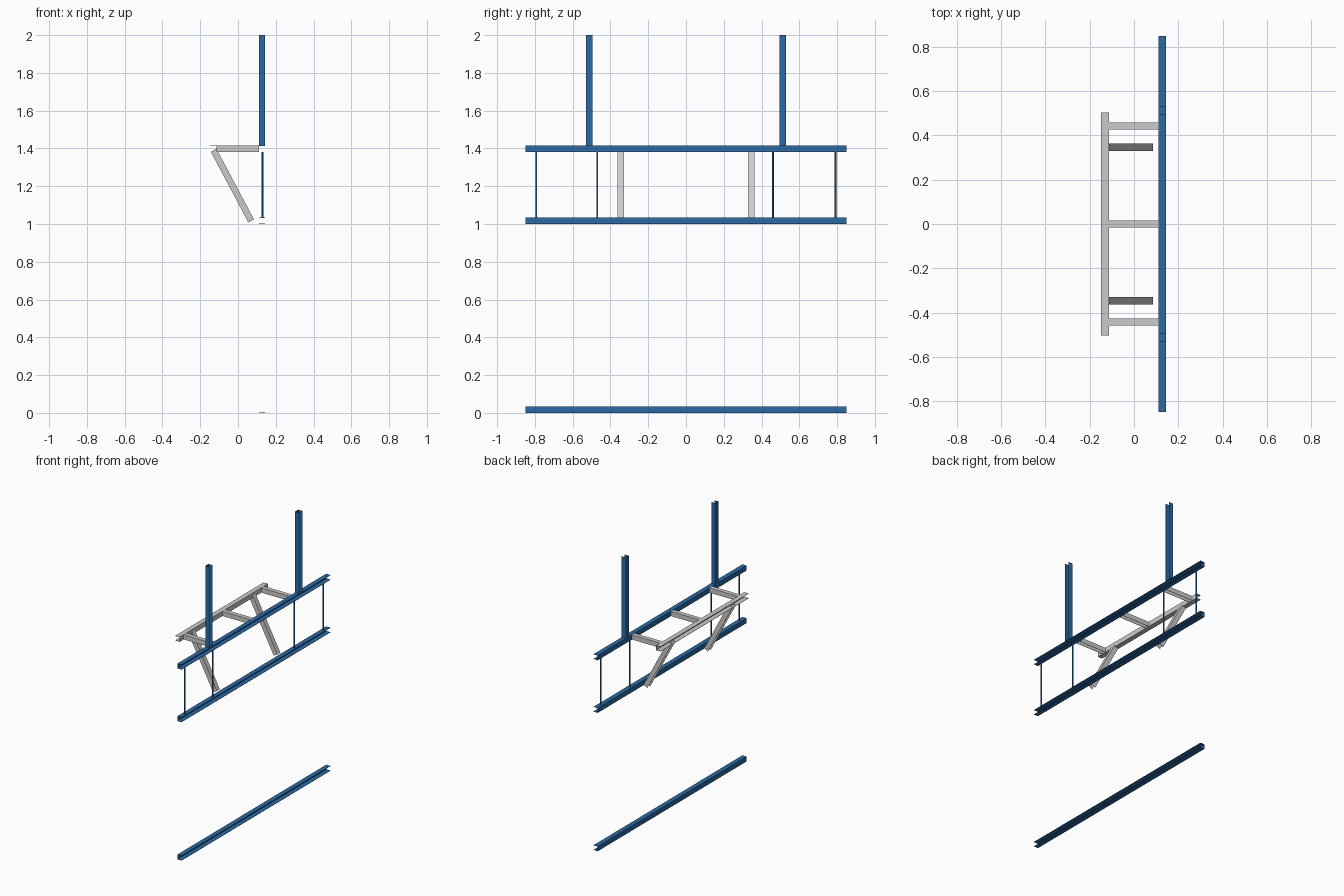
import bpy, bmesh
from mathutils import Vector

if "Cube" in bpy.data.objects:
    bpy.data.objects.remove(bpy.data.objects["Cube"])

WALL = 0.002
blue = bpy.data.materials.new("blue_paint")
blue.diffuse_color = (0.025, 0.145, 0.37, 1)
blue.use_nodes = True
blue.node_tree.nodes["Principled BSDF"].inputs["Base Color"].default_value = blue.diffuse_color


def finish(bm, name, mat):
    bmesh.ops.recalc_face_normals(bm, faces=bm.faces)
    mesh = bpy.data.meshes.new(name)
    bm.to_mesh(mesh)
    bm.free()
    obj = bpy.data.objects.new(name, mesh)
    bpy.context.collection.objects.link(obj)
    if mat:
        mesh.materials.append(mat)
    return obj


def channel(name, start, end, opening, width=0.035, depth=0.034, mat=None):
    """Thin U channel from start to end, its open side facing 'opening'."""
    a, b = Vector(start), Vector(end)
    axis = (b - a).normalized()
    out = Vector(opening).normalized()
    side = axis.cross(out)
    w, d, t = width / 2, depth / 2, WALL
    profile = [(-w, -d), (w, -d), (w, d), (w - t, d),
               (w - t, t - d), (t - w, t - d), (t - w, d), (-w, d)]
    bm = bmesh.new()
    rings = [[bm.verts.new(p + side * u + out * v) for u, v in profile] for p in (a, b)]
    n = len(profile)
    for i in range(n):
        j = (i + 1) % n
        bm.faces.new((rings[0][i], rings[0][j], rings[1][j], rings[1][i]))
    bm.faces.new(rings[0])
    bm.faces.new(rings[1])
    return finish(bm, name, mat)


# Long blue rails, open to the outside
RX = 0.127
for name, z in (("floor_rail", 0.0175), ("lower_rail", 1.0175), ("upper_rail", 1.3975)):
    channel(name, (RX, -0.85, z), (RX, 0.85, z), (1, 0, 0), mat=blue)

# Upright posts above the upper rail
for label, y in (("front", -0.513), ("back", 0.513)):
    channel(label + "_post", (RX, y, 1.415), (RX, y, 2.0), (1, 0, 0), mat=blue)

# Thin rods between the lower and upper rails
for i, y in enumerate((-0.793, -0.47, 0.46, 0.791)):
    bm = bmesh.new()
    bmesh.ops.create_cone(bm, cap_ends=True, segments=12, radius1=0.005,
                          radius2=0.005, depth=0.345)
    rod = finish(bm, f"rod_{i + 1}", blue)
    rod.location = (0.129, y, 1.2075)
    for poly in rod.data.polygons:
        poly.use_smooth = len(poly.vertices) == 4

# Grey bracket: outer beam, cross arms and sloping braces
channel("bracket_beam", (-0.131, -0.504, 1.3975), (-0.131, 0.504, 1.3975), (-1, 0, 0), depth=0.036)
for label, y in (("front", -0.443), ("middle", 0.0), ("back", 0.443)):
    channel(label + "_arm", (-0.113, y, 1.3975), (0.11, y, 1.3975), (0, 0, -1), width=0.032)
for label, y in (("front", -0.346), ("back", 0.346)):
    channel(label + "_brace", (-0.129, y, 1.39), (0.07, y, 1.016),
            (-0.374, 0, -0.199), width=0.034)
